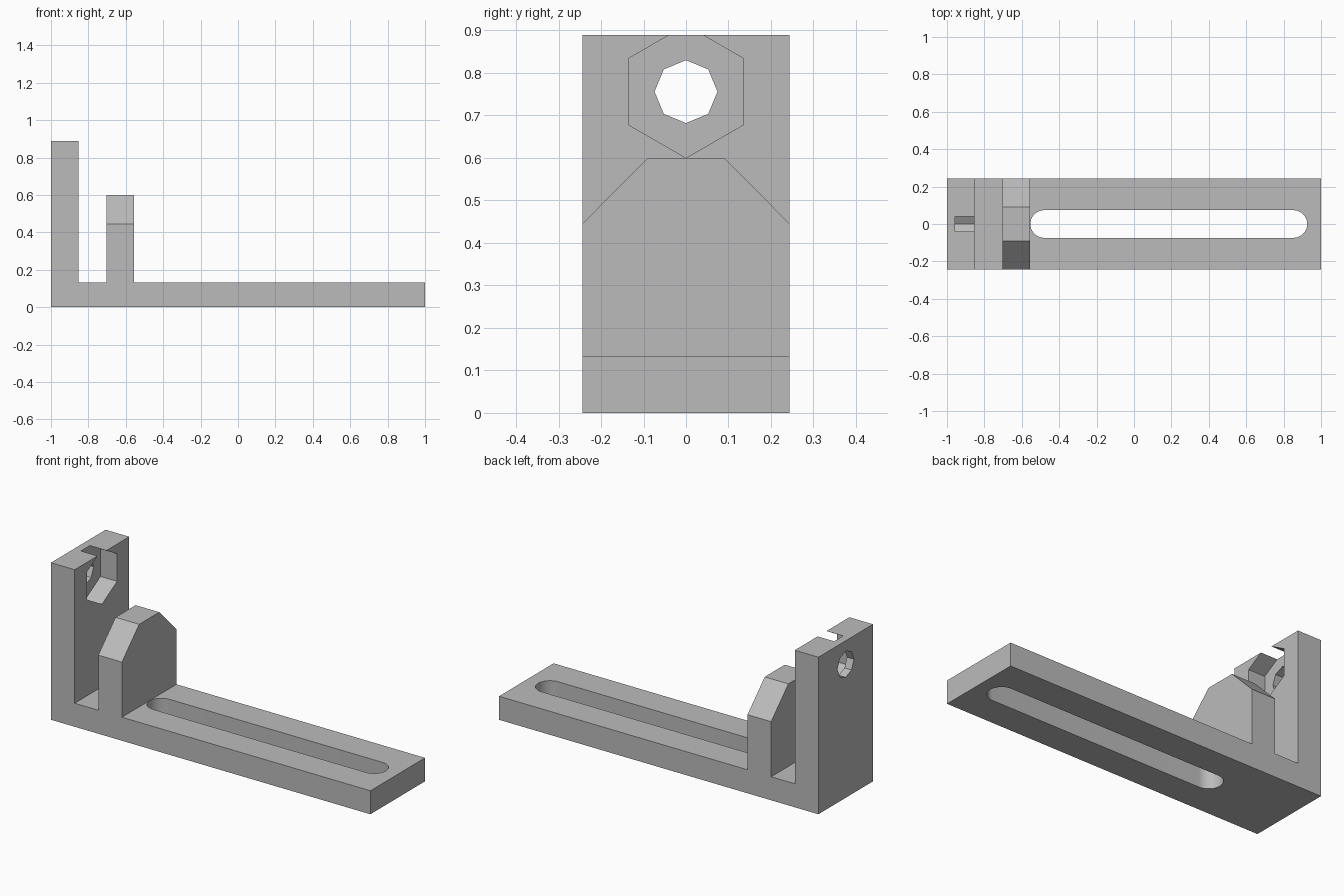
import bpy
import bmesh
from math import cos, sin, pi, radians
from mathutils import Vector

default = bpy.data.objects.get("Cube")
if default:
    bpy.data.objects.remove(default, do_unlink=True)

HALF = 0.244      # half depth of the bracket
BASE = 0.133      # base thickness
POST_X = -0.852   # inner face of the end post
TOP = 0.889       # top of the end post
HOLE_Z = 0.756    # bolt axis height
SLOT_R = 0.074    # slot half width

grey = bpy.data.materials.new("plain grey")
grey.use_nodes = True
COLOUR = (0.5, 0.5, 0.5, 1)
grey.diffuse_color = COLOUR
grey.node_tree.nodes["Principled BSDF"].inputs["Base Color"].default_value = COLOUR


def prism(name, outline, offset):
    """Extrude a closed 3D outline along the offset vector."""
    bm = bmesh.new()
    face = bm.faces.new([bm.verts.new(p) for p in outline])
    grown = bmesh.ops.extrude_face_region(bm, geom=[face])["geom"]
    verts = [g for g in grown if isinstance(g, bmesh.types.BMVert)]
    bmesh.ops.translate(bm, vec=Vector(offset), verts=verts)
    bmesh.ops.recalc_face_normals(bm, faces=bm.faces)
    mesh = bpy.data.meshes.new(name)
    bm.to_mesh(mesh)
    bm.free()
    mesh.materials.append(grey)
    obj = bpy.data.objects.new(name, mesh)
    bpy.context.collection.objects.link(obj)
    return obj


def polygon_hole(name, sides, radius, x0, x1):
    """Prism along x with a corner pointing straight up."""
    ring = [(x0, radius * sin(2 * pi * i / sides), HOLE_Z + radius * cos(2 * pi * i / sides))
            for i in range(sides)]
    return prism(name, ring, (x1 - x0, 0, 0))


# Bracket: base, end post and middle block in one side profile
profile = [(-1, 0), (1, 0), (1, BASE), (-0.556, BASE), (-0.556, 0.6), (-0.704, 0.6),
           (-0.704, BASE), (POST_X, BASE), (POST_X, TOP), (-1, TOP)]
bracket = prism("slotted_bracket", [(x, -HALF, z) for x, z in profile], (0, 2 * HALF, 0))

# Sloped shoulders of the middle block
cutters = []
for side in (-1, 1):
    corner = [(0.09, 0.6), (HALF, 0.445), (0.4, 0.445), (0.4, 0.7), (0.09, 0.7)]
    cutters.append(prism("shoulder_cutter", [(-0.78, side * y, z) for y, z in corner],
                         (0.3, 0, 0)))

# Bolt hole and nut pocket in the end post
cutters.append(polygon_hole("bolt_hole_cutter", 8, 0.074, -1.1, -0.8))
cutters.append(polygon_hole("nut_pocket_cutter", 6, 0.156, -0.956, -0.8))

# Long slot with rounded ends
STEPS = 24
slot = []
for centre, start in ((0.852, -pi / 2), (-0.48, pi / 2)):
    for i in range(STEPS + 1):
        a = start + pi * i / STEPS
        slot.append((centre + SLOT_R * cos(a), SLOT_R * sin(a), -0.1))
cutters.append(prism("slot_cutter", slot, (0, 0, BASE + 0.2)))

bpy.ops.object.select_all(action='DESELECT')
bpy.context.view_layer.objects.active = bracket
bracket.select_set(True)
for cutter in cutters:
    cutter.hide_render = True
    mod = bracket.modifiers.new(cutter.name, 'BOOLEAN')
    mod.operation = 'DIFFERENCE'
    mod.solver = 'EXACT'
    mod.object = cutter
    bpy.ops.object.modifier_apply(modifier=mod.name)
    bpy.data.objects.remove(cutter, do_unlink=True)

bpy.ops.object.shade_smooth_by_angle(angle=radians(30))
